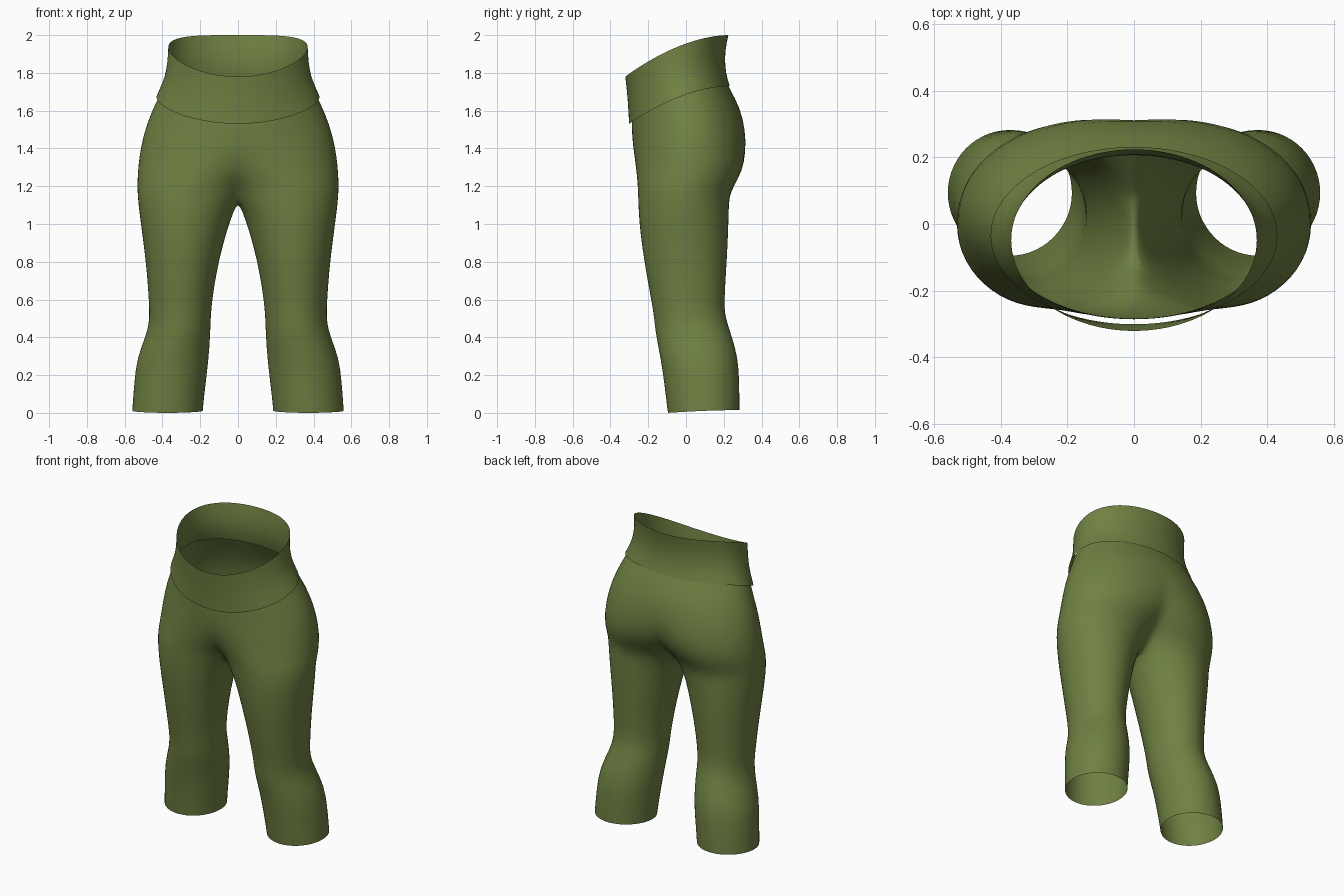
import bpy
import bmesh
from math import sin, cos, radians

cube = bpy.data.objects.get("Cube")
if cube:
    bpy.data.objects.remove(cube, do_unlink=True)

olive = bpy.data.materials.new("olive_fabric")
olive.use_nodes = True
colour = (0.16, 0.22, 0.055, 1)
olive.diffuse_color = colour
shader = olive.node_tree.nodes["Principled BSDF"]
shader.inputs["Base Color"].default_value = colour
shader.inputs["Roughness"].default_value = 0.9

ARC = 24    # segments on the outer side of a half section
INNER = 6   # segments on the inner thigh


def section(centre, half, front, back, z_front, z_back, start, end, count):
    """Points along an ellipse; the height eases from front to back."""
    points = []
    for i in range(count + 1):
        a = radians(start + (end - start) * i / count)
        t = (1 - cos(a)) / 2
        x = max(0, centre + half * sin(a))
        rise = 1 - (1 - t) ** 1.8
        points.append((x, front + (back - front) * t, z_front + (z_back - z_front) * rise))
    return points


def body_arc(z_front, z_back, width, front, back, split):
    """Left half of a body section; split grows as it parts into two thighs."""
    s = sin(radians(split))
    centre = width * s / (1 + s)
    return section(centre, width - centre, front, back, z_front, z_back,
                   -split, 180 + split, ARC)


def bridge(bm, rows, closed=False):
    for a, b in zip(rows, rows[1:]):
        n = len(a)
        for i in range(n if closed else n - 1):
            j = (i + 1) % n
            bm.faces.new((a[i], b[i], b[j], a[j]))


def add_rows(bm, rows):
    return [[bm.verts.new(p) for p in row] for row in rows]


def finish(name, bm):
    """Mirror the left half, smooth it and colour it."""
    bmesh.ops.recalc_face_normals(bm, faces=bm.faces)
    mesh = bpy.data.meshes.new(name)
    bm.to_mesh(mesh)
    bm.free()
    mesh.materials.append(olive)
    mesh.shade_smooth()
    obj = bpy.data.objects.new(name, mesh)
    bpy.context.collection.objects.link(obj)
    mirror = obj.modifiers.new("mirror", 'MIRROR')
    mirror.use_clip = True
    mirror.merge_threshold = 0.002
    smooth = obj.modifiers.new("smooth", 'SUBSURF')
    smooth.levels = smooth.render_levels = 1
    return obj


# Waistband: front height, back height, half width, front y, back y, split
bm = bmesh.new()
band = [(1.78, 2.0, .37, -.322, .225, 0),
        (1.72, 1.92, .373, -.315, .207, 0),
        (1.64, 1.83, .387, -.308, .207, 0),
        (1.57, 1.77, .415, -.304, .22, 0),
        (1.53, 1.73, .432, -.302, .232, 0)]
bridge(bm, add_rows(bm, [body_arc(*level) for level in band]))
finish("waistband", bm)

# Hips, from under the waistband down to the crotch
bm = bmesh.new()
SPLIT = 64
hips = [(1.56, 1.76, .405, -.285, .21, 0),
        (1.525, 1.72, .422, -.288, .23, 0),
        (1.46, 1.62, .466, -.285, .285, 0),
        (1.40, 1.50, .502, -.28, .316, 6),
        (1.32, 1.38, .523, -.27, .32, 16),
        (1.25, 1.28, .532, -.263, .302, 32),
        (1.19, 1.20, .535, -.258, .255, 50),
        (1.14, 1.14, .532, -.255, .23, SPLIT)]
rows = add_rows(bm, [body_arc(*level) for level in hips])
bridge(bm, rows)

# Crotch seam, dipping between front and back
back_end, front_end = rows[-1][-1].co, rows[-1][0].co
seam = []
for i in range(1, INNER):
    t = i / INNER
    p = back_end.lerp(front_end, t)
    seam.append(bm.verts.new((0, p.y, p.z - 0.03 * sin(radians(180 * t)))))

# Leg: height, inner x, outer x, front y, back y
leg = [(1.06, .022, .525, -.252, .228),
       (.95, .06, .51, -.243, .225),
       (.8, .10, .49, -.222, .218),
       (.65, .128, .477, -.195, .208),
       (.53, .142, .47, -.173, .203),
       (.47, .145, .472, -.167, .217),
       (.40, .147, .487, -.158, .24),
       (.28, .155, .537, -.134, .277),
       (.15, .17, .55, -.115, .283),
       (.06, .181, .557, -.105, .284),
       (0, .186, .561, -.097, .284)]
loops = []
for z, inner, outer, front, back in leg:
    shape = ((inner + outer) / 2, (outer - inner) / 2, front, back, z, z + .015)
    loops.append(section(*shape, -SPLIT, 180 + SPLIT, ARC)
                 + section(*shape, 180 + SPLIT, 360 - SPLIT, INNER)[1:-1])
bridge(bm, [rows[-1] + seam] + add_rows(bm, loops), closed=True)
finish("leggings", bm)
